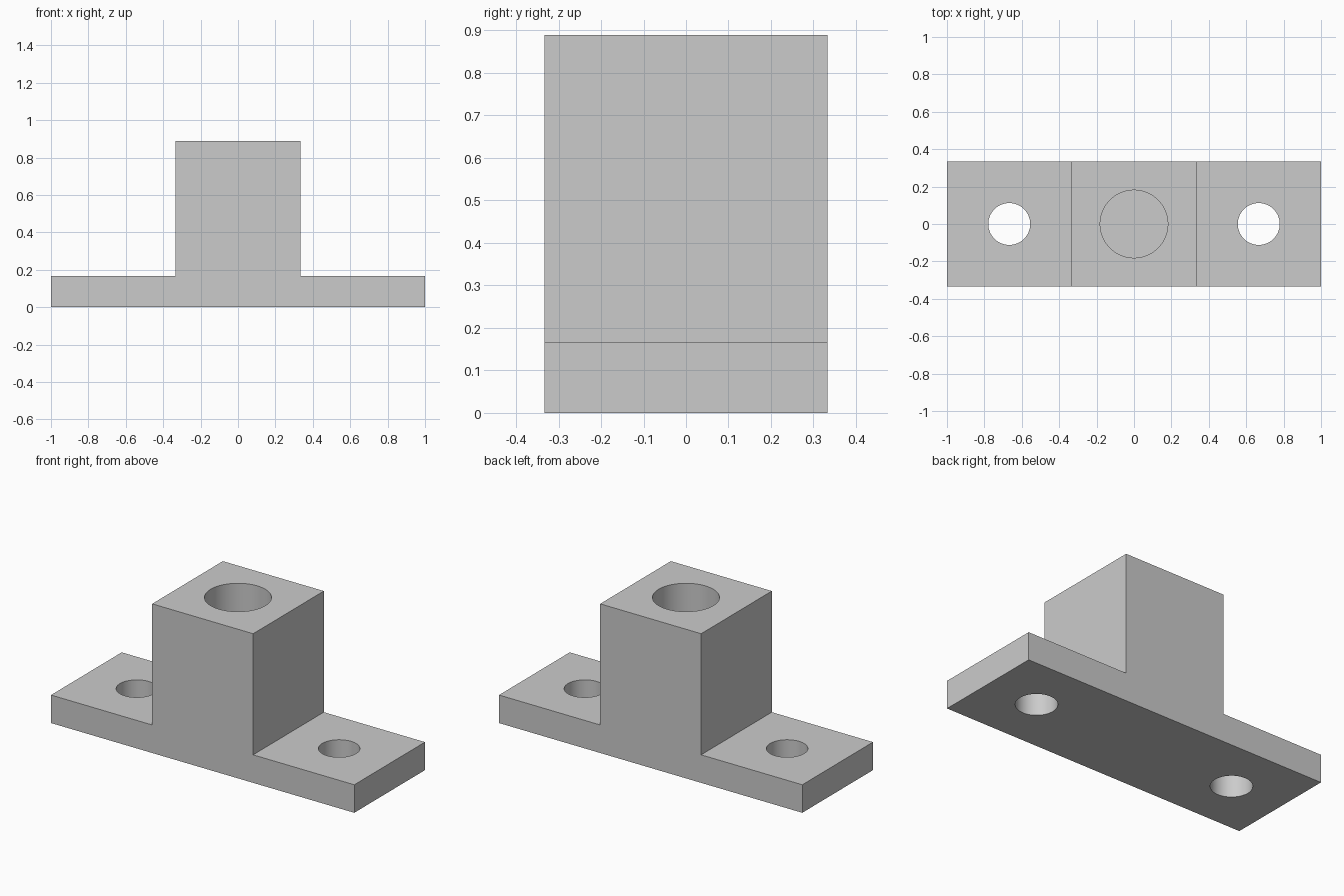
import bpy
import bmesh
import math

cube = bpy.data.objects.get("Cube")
if cube:
    bpy.data.objects.remove(cube, do_unlink=True)

HALF_DEPTH = 0.333
BLOCK = 0.333
FLANGE_TOP = 0.167
TOP = 0.889

grey = bpy.data.materials.new("light grey")
grey.use_nodes = True
colour = (0.6, 0.6, 0.6, 1)
grey.diffuse_color = colour
grey.node_tree.nodes["Principled BSDF"].inputs["Base Color"].default_value = colour

# Stepped profile of the flanges and block, extruded front to back
half = [(1, 0), (1, FLANGE_TOP), (BLOCK, FLANGE_TOP), (BLOCK, TOP)]
profile = half + [(-x, z) for x, z in reversed(half)]
bm = bmesh.new()
face = bm.faces.new([bm.verts.new((x, -HALF_DEPTH, z)) for x, z in profile])
side = bmesh.ops.extrude_face_region(bm, geom=[face])
moved = [v for v in side["geom"] if isinstance(v, bmesh.types.BMVert)]
bmesh.ops.translate(bm, verts=moved, vec=(0, 2 * HALF_DEPTH, 0))
bmesh.ops.recalc_face_normals(bm, faces=bm.faces)
mesh = bpy.data.meshes.new("mounting_block")
bm.to_mesh(mesh)
bm.free()
mesh.materials.append(grey)
block = bpy.data.objects.new("mounting_block", mesh)
bpy.context.collection.objects.link(block)


def drill(name, x, radius, bottom, top):
    """Cut a round vertical hole into the block."""
    bpy.ops.mesh.primitive_cylinder_add(
        vertices=64, radius=radius, depth=top - bottom,
        location=(x, 0, (top + bottom) / 2))
    cutter = bpy.context.object
    cutter.name = name
    cutter.hide_render = True
    cutter.data.materials.append(grey)
    bpy.ops.object.select_all(action='DESELECT')
    block.select_set(True)
    bpy.context.view_layer.objects.active = block
    cut = block.modifiers.new(name, 'BOOLEAN')
    cut.operation = 'DIFFERENCE'
    cut.solver = 'EXACT'
    cut.object = cutter
    bpy.ops.object.modifier_apply(modifier=cut.name)
    bpy.data.objects.remove(cutter, do_unlink=True)


# Blind centre bore and two through bolt holes
drill("centre_bore", 0, 0.181, FLANGE_TOP, TOP + 0.1)
for sign, label in ((1, "left"), (-1, "right")):
    drill(label + "_bolt_hole", sign * 0.667, 0.112, -0.1, FLANGE_TOP + 0.1)

bpy.ops.object.shade_smooth_by_angle(angle=math.radians(30))
